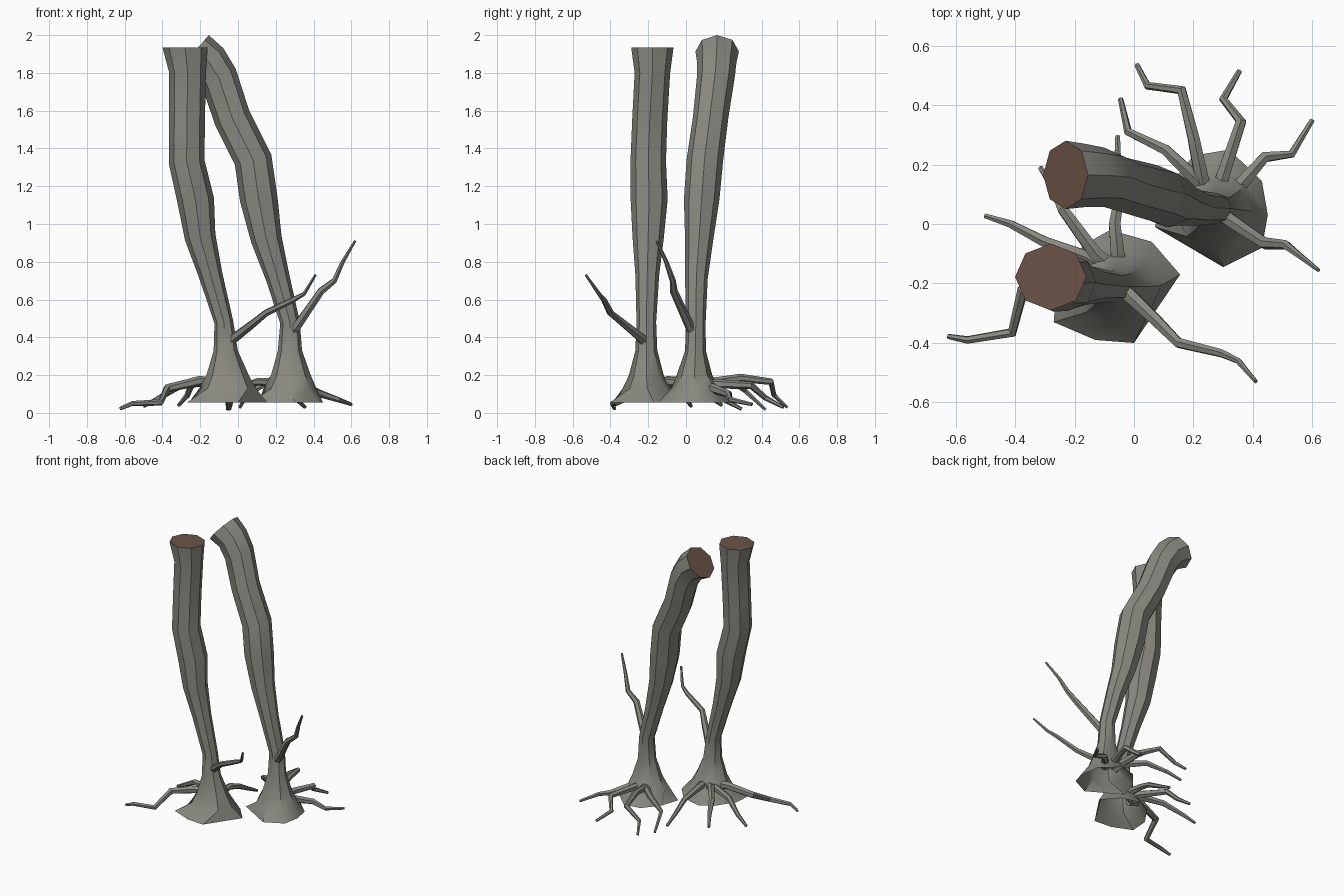
import bpy, bmesh, math
from mathutils import Vector


def material(name, rgb):
    m = bpy.data.materials.new(name)
    m.diffuse_color = (*rgb, 1)
    return m


BARK = material("grey_bark", (0.25, 0.25, 0.22))
WOOD = material("brown_cut_wood", (0.15, 0.088, 0.063))


def loft(name, rings, cap_start, cap_end, end_mat=0, angle=40):
    """Skin a list of rings, optionally closing the ends."""
    bm = bmesh.new()
    loops = [[bm.verts.new(p) for p in r] for r in rings]
    n = len(loops[0])
    for a, b in zip(loops, loops[1:]):
        for i in range(n):
            j = (i + 1) % n
            bm.faces.new((a[i], a[j], b[j], b[i]))
    if cap_start:
        bm.faces.new(loops[0][::-1])
    if cap_end:
        bm.faces.new(loops[-1]).material_index = end_mat
    me = bpy.data.meshes.new(name)
    bm.to_mesh(me)
    bm.free()
    me.materials.append(BARK)
    me.materials.append(WOOD)
    ob = bpy.data.objects.new(name, me)
    bpy.context.collection.objects.link(ob)
    bpy.ops.object.select_all(action='DESELECT')
    ob.select_set(True)
    bpy.context.view_layer.objects.active = ob
    bpy.ops.object.shade_smooth_by_angle(angle=math.radians(angle))
    return ob


def trunk(name, foot, sections):
    """Trunk from an irregular foot outline and (x, y, z, rx, ry, lean) sections."""
    rings = [[(x, y, 0.055) for x, y in foot]]
    for x, y, z, rx, ry, lean in sections:
        t = math.radians(lean)
        ring = []
        for i in range(8):
            a = i * math.tau / 8
            u = rx * math.cos(a)
            ring.append((x + u * math.cos(t), y + ry * math.sin(a), z + u * math.sin(t)))
        rings.append(ring)
    return loft(name, rings, False, True, 1)


def limb(name, points, r0, r1, sides=6):
    """Tapered crooked tube through the points."""
    pts = [Vector(p) for p in points]
    side, rings = None, []
    for i, p in enumerate(pts):
        d = (pts[min(i + 1, len(pts) - 1)] - pts[max(i - 1, 0)]).normalized()
        ref = side if side else (Vector((0, 0, 1)) if abs(d.z) < 0.9 else Vector((1, 0, 0)))
        side = (ref - d * ref.dot(d)).normalized()
        other = d.cross(side)
        r = r0 + (r1 - r0) * i / (len(pts) - 1)
        rings.append([p + r * (side * math.cos(k * math.tau / sides)
                               + other * math.sin(k * math.tau / sides)) for k in range(sides)])
    return loft(name, rings, True, True)


# Front trunk, upright cut
trunk("front_trunk",
      [(.155, -.17), (.06, -.06), (-.08, -.02), (-.17, -.07),
       (-.26, -.2), (-.27, -.33), (-.13, -.39), (0, -.4)],
      [(-.055, -.205, .13, .15, .13, 0), (-.055, -.21, .2, .112, .092, 0),
       (-.065, -.21, .33, .064, .058, 0), (-.075, -.21, .48, .05, .052, 8),
       (-.145, -.205, .73, .063, .063, 14), (-.2, -.2, .93, .082, .083, 12),
       (-.225, -.195, 1.13, .098, .098, 5), (-.272, -.2, 1.33, .095, .094, 5),
       (-.27, -.192, 1.55, .095, .093, 0), (-.267, -.178, 1.8, .097, .094, 0),
       (-.28, -.178, 1.935, .12, .112, 0)])

# Back trunk, bends over at the top with a tilted cut
trunk("back_trunk",
      [(.45, .03), (.43, .145), (.32, .25), (.2, .23),
       (.11, .12), (.07, -.01), (.30, -.145), (.43, -.08)],
      [(.275, .05, .13, .14, .13, 0), (.28, .045, .2, .105, .094, 0),
       (.275, .05, .33, .064, .055, 0), (.275, .052, .48, .052, .052, 8),
       (.212, .055, .71, .063, .06, 14), (.15, .07, .92, .082, .075, 12),
       (.11, .083, 1.13, .1, .094, 6), (.08, .1, 1.34, .1, .097, 15),
       (-.03, .13, 1.56, .098, .094, 24), (-.1, .157, 1.77, .102, .1, 30),
       (-.155, .163, 1.86, .105, .105, 42), (-.23, .165, 1.913, .115, .115, 49)])

# Twigs growing from the trunks
limb("front_twig", [(-.06, -.21, .36), (-.015, -.24, .40), (.07, -.32, .465), (.15, -.40, .53),
                    (.295, -.435, .60), (.35, -.46, .63), (.41, -.53, .73)], .03, .007)
limb("back_twig", [(.28, .04, .42), (.32, .015, .47), (.44, -.065, .645), (.51, -.07, .70),
                   (.555, -.105, .80), (.62, -.155, .91)], .03, .007)

# Roots spreading from the back of each foot
roots = {
    "back_root": [
        [(.25, .09, .13), (.23, .14, .16), (.2, .29, .185), (.16, .45, .165),
         (.045, .465, .095), (.01, .535, .03)],
        [(.28, .1, .14), (.295, .15, .155), (.36, .345, .145), (.30, .42, .08), (.355, .515, .03)],
        [(.25, .1, .14), (.21, .15, .16), (.105, .25, .165), (-.02, .31, .12), (-.045, .42, .018)],
        [(.32, .09, .13), (.365, .14, .13), (.44, .225, .1), (.53, .235, .07), (.60, .35, .045)],
    ],
    "front_root": [
        [(-.07, -.15, .14), (-.13, -.1, .17), (-.24, .05, .165), (-.27, .12, .09), (-.315, .19, .04)],
        [(-.05, -.15, .14), (-.055, -.1, .165), (-.065, 0, .16), (-.05, .09, .13),
         (-.055, .2, .07), (-.055, .295, .02)],
        [(-.1, -.15, .14), (-.165, -.11, .165), (-.30, -.06, .15), (-.415, 0, .08), (-.50, .027, .035)],
        [(-.11, -.19, .15), (-.2, -.18, .17), (-.375, -.225, .13), (-.41, -.365, .055),
         (-.56, -.39, .05), (-.625, -.378, .022)],
    ],
}
for name, paths in roots.items():
    for i, path in enumerate(paths):
        limb(f"{name}_{i + 1}", path, .031, .009)
